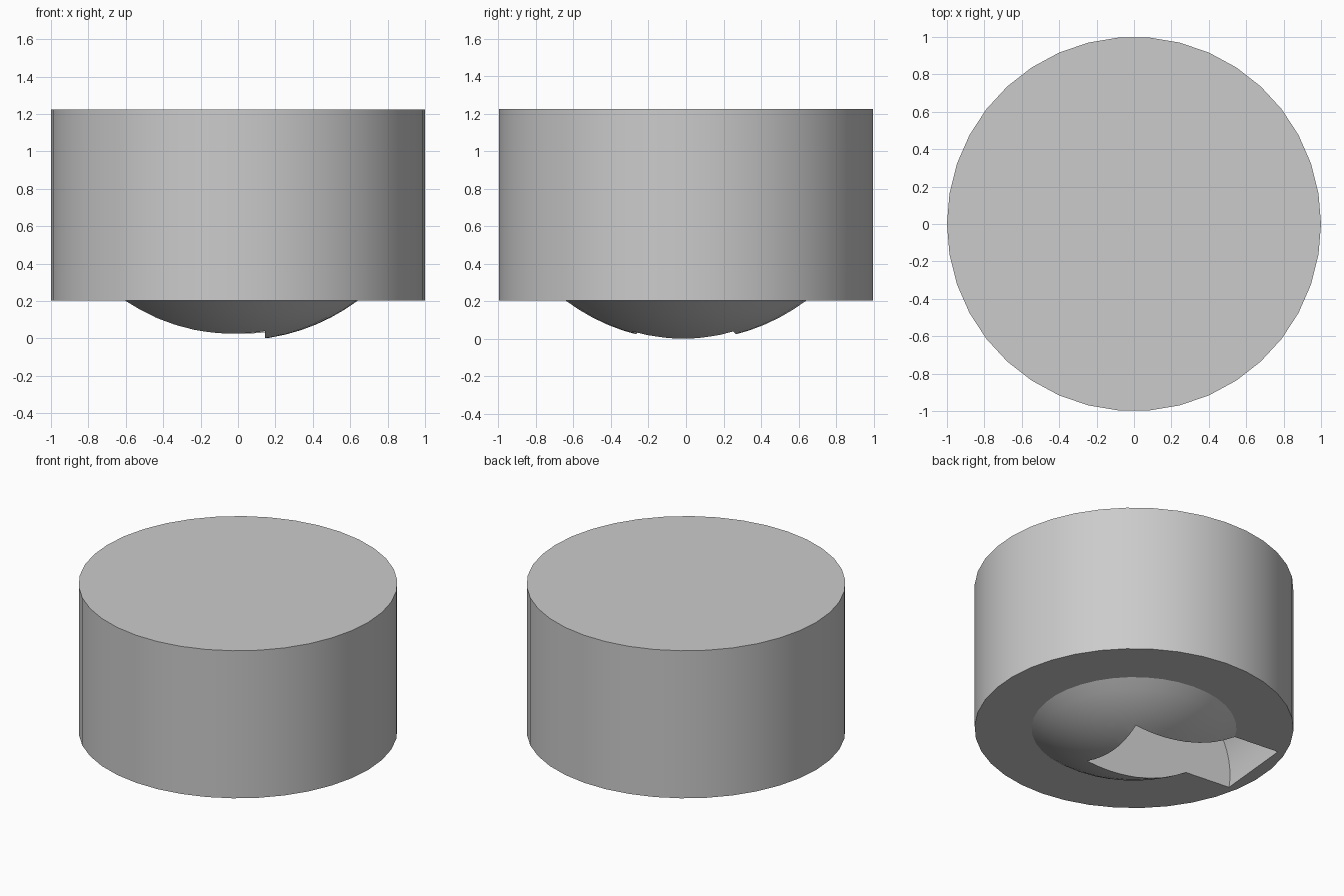
import bpy, bmesh
from math import radians, sin, cos, asin, pi
from mathutils import Matrix

cube = bpy.data.objects.get("Cube")
if cube:
    bpy.data.objects.remove(cube, do_unlink=True)

SEGMENTS = 38
TOP, RIM = 1.225, 0.204
DOME_RADIUS, DOME_EDGE = 1.075, 0.643


def make_object(name, bm):
    bmesh.ops.recalc_face_normals(bm, faces=bm.faces)
    mesh = bpy.data.meshes.new(name)
    bm.to_mesh(mesh)
    bm.free()
    obj = bpy.data.objects.new(name, mesh)
    bpy.context.collection.objects.link(obj)
    return obj


# Grey material
grey = bpy.data.materials.new("light grey")
grey.use_nodes = True
colour = (0.6, 0.6, 0.6, 1)
grey.diffuse_color = colour
grey.node_tree.nodes["Principled BSDF"].inputs["Base Color"].default_value = colour

# Drum with a shallow domed underside, turned from one profile
edge_angle = asin(DOME_EDGE / DOME_RADIUS)
centre_z = RIM + DOME_RADIUS * cos(edge_angle)
profile = [(0, TOP), (1, TOP), (1, RIM)]
for i in range(9):
    a = edge_angle * (1 - i / 8)
    profile.append((DOME_RADIUS * sin(a), centre_z - DOME_RADIUS * cos(a)))

bm = bmesh.new()
verts = [bm.verts.new((r, 0, z)) for r, z in profile]
edges = [bm.edges.new(pair) for pair in zip(verts, verts[1:])]
bmesh.ops.spin(bm, geom=verts + edges, cent=(0, 0, 0), axis=(0, 0, 1),
               angle=2 * pi, steps=SEGMENTS, use_merge=True)
bmesh.ops.remove_doubles(bm, verts=bm.verts, dist=0.0005)
drum = make_object("domed_drum", bm)
drum.data.materials.append(grey)

# Upright disc that cuts the slot, turned slightly off the x axis
bm = bmesh.new()
placement = (Matrix.Rotation(radians(-5.4), 4, "Z")
             @ Matrix.Translation((-0.343, 0, 0.295))
             @ Matrix.Rotation(radians(90), 4, "X"))
bmesh.ops.create_cone(bm, cap_ends=True, segments=64, radius1=0.575,
                      radius2=0.575, depth=0.54, matrix=placement)
cutter = make_object("slot_cutter", bm)
cutter.data.materials.append(grey)
cutter.hide_render = True

# Cut the slot
cut = drum.modifiers.new("slot", "BOOLEAN")
cut.operation = "DIFFERENCE"
cut.solver = "EXACT"
cut.object = cutter
bpy.ops.object.select_all(action="DESELECT")
drum.select_set(True)
bpy.context.view_layer.objects.active = drum
bpy.ops.object.modifier_apply(modifier=cut.name)
bpy.data.objects.remove(cutter, do_unlink=True)

# Smooth round surfaces, sharp rims
bpy.ops.object.shade_smooth_by_angle(angle=radians(30))
